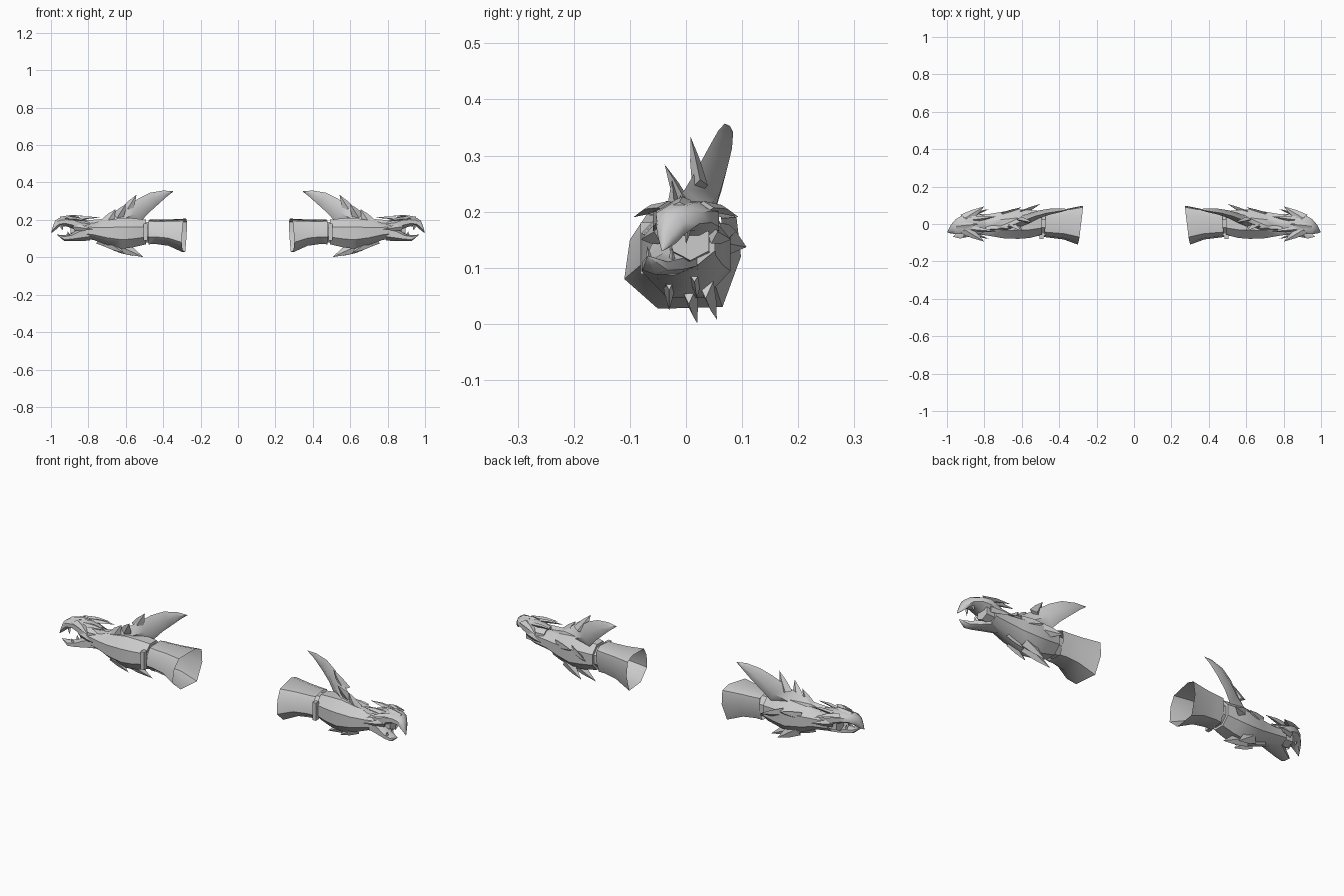
import bpy, bmesh, math
from mathutils import Vector

grey = bpy.data.materials.new("steel grey")
grey.diffuse_color = (0.6, 0.6, 0.6, 1)


def finish(name, rings, caps=(True, True), angle=40):
    """Skin a list of point rings, smooth it and mirror it to the other arm."""
    bm = bmesh.new()
    vs = [[bm.verts.new(p) for p in r] for r in rings]
    n = len(vs[0])
    for a, b in zip(vs, vs[1:]):
        for i in range(n):
            j = (i + 1) % n
            bm.faces.new((a[i], a[j], b[j], b[i]))
    if caps[0]:
        bm.faces.new(vs[0])
    if caps[1]:
        bm.faces.new(vs[-1])
    bmesh.ops.remove_doubles(bm, verts=bm.verts, dist=0.0002)
    bmesh.ops.recalc_face_normals(bm, faces=bm.faces)
    me = bpy.data.meshes.new(name)
    bm.to_mesh(me)
    bm.free()
    me.materials.append(grey)
    ob = bpy.data.objects.new(name, me)
    bpy.context.collection.objects.link(ob)
    bpy.ops.object.select_all(action='DESELECT')
    ob.select_set(True)
    bpy.context.view_layer.objects.active = ob
    bpy.ops.object.shade_smooth_by_angle(angle=math.radians(angle))
    ob.modifiers.new("other arm", 'MIRROR').use_mirror_merge = False
    return ob


def tube(name, sections, n=8, caps=(True, True), angle=40):
    """Sections along x: (x, centre y, centre z, radius y, radius z)."""
    rings = []
    for x, cy, cz, ry, rz in sections:
        rings.append([(x, cy + ry * math.cos(2 * math.pi * (i + .5) / n),
                       cz + rz * math.sin(2 * math.pi * (i + .5) / n)) for i in range(n)])
    return finish(name, rings, caps, angle)


def spike(name, base, tip, wide, thick, bend=(0, 0, 0)):
    """Flat curved blade from base to tip, diamond in section."""
    base, tip, wide, bend = map(Vector, (base, tip, wide, bend))
    side = (tip - base).cross(wide).normalized() * thick
    rings = []
    for t, s in ((0, 1), (.5, .65), (1, .002)):
        c = base.lerp(tip, t) + bend * (4 * t * (1 - t))
        rings.append([c + wide * s, c + side * s, c - wide * s, c - side * s])
    return finish(name, rings, angle=35)


# Flared open cuff with a slanted faceted mouth
mouth = [(-.11, .08), (-.05, .027), (.065, .03), (.098, .12), (.09, .19), (.045, .207), (-.07, .195), (-.1, .15)]
cuff = [[(.287 - .12 * y - .04 * (z - .1), y, z) for y, z in mouth]]
for x, sy, sz, cz in ((.37, .78, .78, .132), (.44, .70, .72, .136), (.475, .66, .74, .136)):
    cuff.append([(x - .05 * y, .003 + y * sy, cz + (z - .117) * sz) for y, z in mouth])
finish("cuff", cuff, (False, False), 45)

# Recessed wrist band, then the swelling forearm shell
tube("wrist_band", [(.455, .003, .134, .058, .058), (.51, .003, .134, .058, .058)])
tube("forearm", [(.492, .005, .135, .069, .071), (.56, 0, .131, .081, .084), (.62, 0, .128, .086, .089),
                 (.70, -.005, .132, .077, .072), (.77, -.005, .14, .064, .052), (.85, 0, .148, .056, .046)])

# Raised clasp on the front of the wrist
tube("wrist_clasp", [(.485, -.068, .135, .018, .065), (.505, -.068, .135, .018, .065)], n=4)

# Large swept blade: (low x, low z, high x, high z, y, half thickness)
blade = [(.345, .352, .346, .353, .078, .0005), (.38, .325, .40, .357, .074, .010),
         (.43, .28, .47, .345, .066, .016), (.48, .235, .53, .316, .052, .021),
         (.52, .19, .58, .28, .035, .026), (.58, .17, .64, .24, .012, .028),
         (.68, .16, .72, .205, -.012, .026), (.80, .16, .82, .197, -.025, .012)]
rings = []
for lx, lz, ux, uz, y, t in blade:
    mx, mz = (lx + ux) / 2, (lz + uz) / 2
    rings.append([(lx, y + t * .5, lz), (mx, y + t, mz), (ux, y - t * .5, uz), (mx, y - t, mz)])
finish("swept_blade", rings, angle=50)

# Spikes stepping down the blade, back of the arm and underside
spikes = [
    ((.60, .025, .245), (.543, .008, .334), (.03, 0, .012), .014),
    ((.645, -.005, .215), (.60, -.038, .284), (.03, 0, .012), .013),
    ((.70, -.02, .19), (.655, -.025, .257), (.03, 0, .012), .013),
    ((.60, .06, .15), (.50, .108, .137), (.01, .01, .03), .014),
    ((.70, .05, .15), (.60, .09, .165), (.01, .01, .03), .014),
    ((.645, .005, .065), (.505, .02, .001), (.02, 0, -.03), .014),
    ((.665, .035, .075), (.565, .055, .008), (.02, 0, -.03), .014),
    ((.70, -.03, .085), (.61, -.03, .024), (.02, 0, -.025), .013),
    ((.74, .015, .095), (.66, .02, .045), (.02, 0, -.02), .013)]
for b, t, w, k in spikes:
    spike("arm_spike", b, t, w, k)

# Upper jaw with a hooked beak
tube("upper_jaw", [(.79, 0, .165, .045, .034), (.84, 0, .168, .062, .044), (.885, 0, .186, .064, .035),
                   (.92, -.003, .191, .053, .027), (.955, -.015, .188, .042, .025),
                   (.978, -.027, .170, .026, .028), (.990, -.036, .150, .012, .016),
                   (.999, -.043, .130, .0005, .0005)], angle=50)

# Lower jaw, carried toward the front
tube("lower_jaw", [(.79, -.01, .132, .05, .042), (.85, -.022, .120, .048, .034),
                   (.89, -.038, .107, .037, .020), (.93, -.055, .103, .026, .015),
                   (.968, -.068, .121, .0005, .0005)], n=6, angle=50)

# Throat block behind the open mouth
tube("throat", [(.81, 0, .145, .05, .04), (.895, .008, .147, .038, .034)], n=6)

# Brow ridge, swept frills, nose ridge and fangs
for s in (-1, 1):
    spike("brow_frill", (.905, s * .03, .207), (.80, s * .094, .190), (.022, s * .02, 0), .012, (0, 0, .006))
    spike("cheek_frill", (.88, s * .045, .165), (.775, s * .08, .15), (.005, 0, .022), .012)
    spike("head_horn", (.87, s * .025, .205), (.735, s * .04, .212), (0, .017, .006), .011, (0, 0, .004))
    spike("fang", (.945, -.018 + s * .022, .172), (.938, -.024 + s * .024, .142), (.009, 0, 0), .006)
    spike("lower_fang", (.905, -.045 + s * .02, .112), (.91, -.047 + s * .022, .138), (.009, 0, 0), .006)
spike("nose_ridge", (.95, -.012, .207), (.83, 0, .222), (0, .022, 0), .01, (0, 0, .006))
